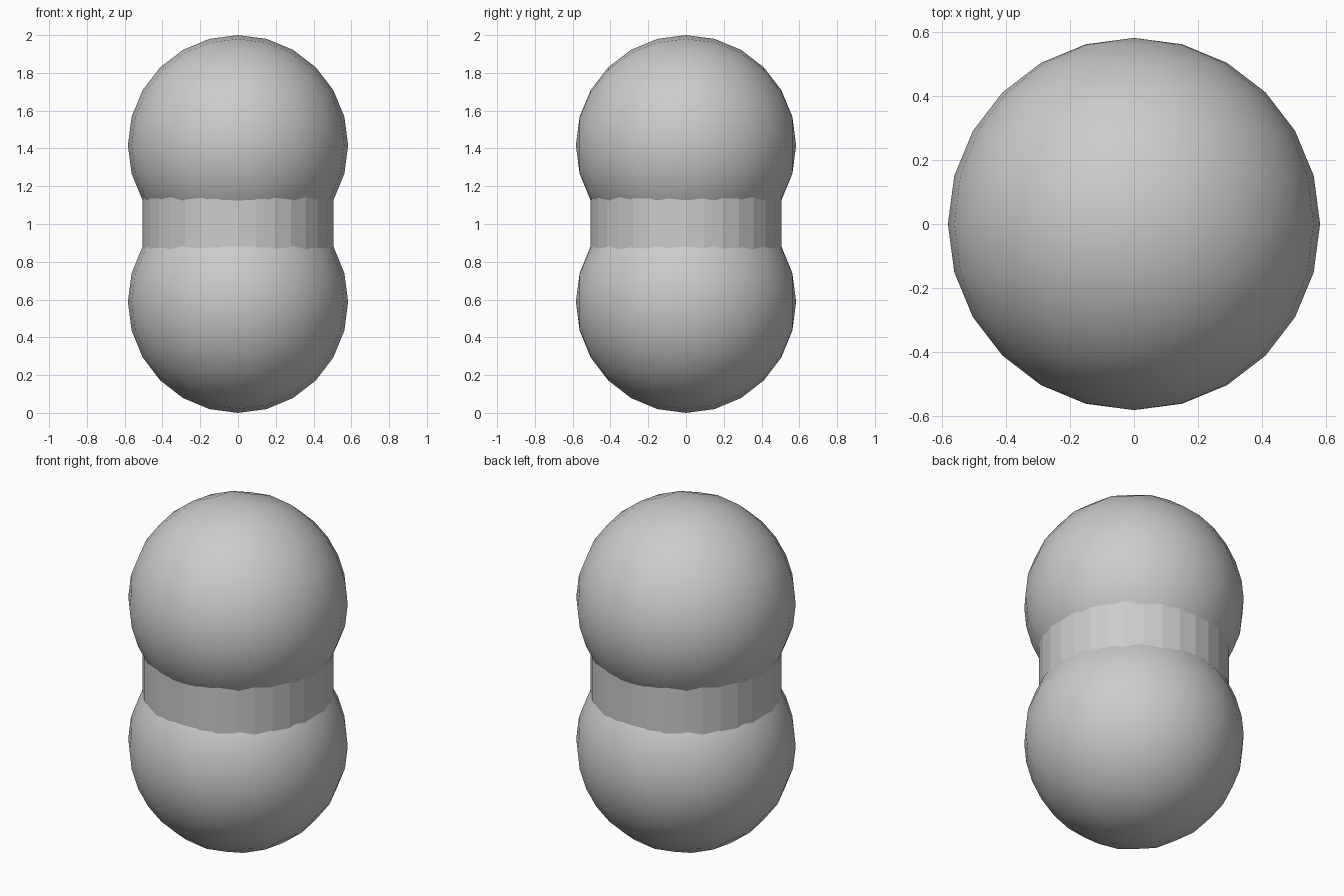
import bpy
from math import pi

cube = bpy.data.objects.get("Cube")
if cube:
    bpy.data.objects.remove(cube, do_unlink=True)

# Single plain grey
grey = bpy.data.materials.new("plain_grey")
grey.use_nodes = True
colour = (0.6, 0.6, 0.6, 1)
grey.diffuse_color = colour
grey.node_tree.nodes["Principled BSDF"].inputs["Base Color"].default_value = colour

RADIUS = 0.583
LOWER_Z, UPPER_Z = 0.588, 2 - RADIUS


def finish(name):
    obj = bpy.context.object
    obj.name = obj.data.name = name
    obj.data.materials.append(grey)
    return obj


# Two smooth balls, poles facing front and back
for name, z, height in (("lower_ball", LOWER_Z, LOWER_Z), ("upper_ball", UPPER_Z, RADIUS)):
    bpy.ops.mesh.primitive_uv_sphere_add(segments=24, ring_count=12, radius=RADIUS,
                                         location=(0, 0, z), rotation=(pi / 2, 0, 0))
    ball = finish(name)
    ball.scale.y = height / RADIUS  # local y points up after the turn
    bpy.ops.object.shade_smooth()

# Faceted band joining the ball centres
bpy.ops.mesh.primitive_cylinder_add(vertices=32, radius=0.505, depth=UPPER_Z - LOWER_Z,
                                    location=(0, 0, (UPPER_Z + LOWER_Z) / 2))
finish("middle_band")
